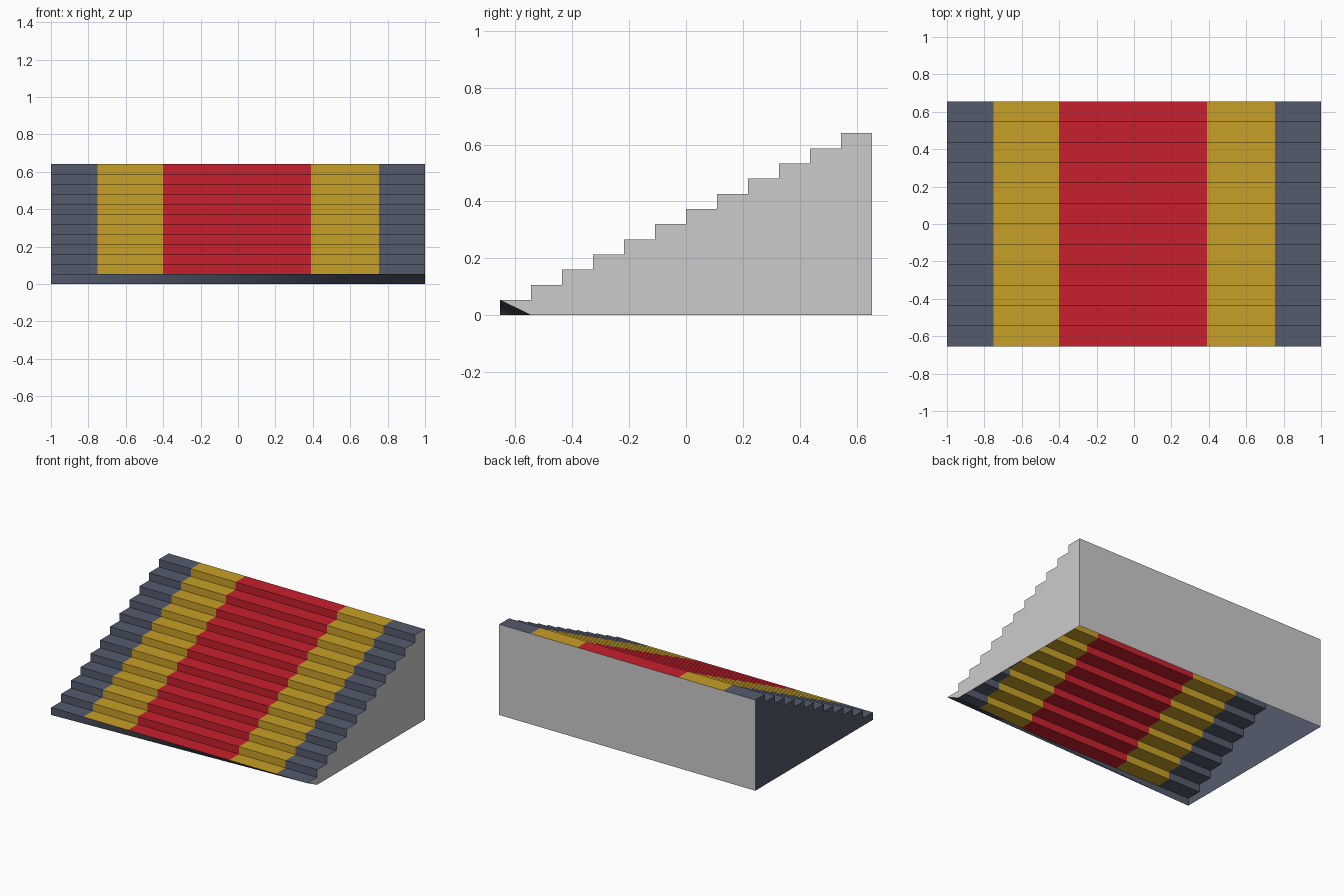
import bpy

if "Cube" in bpy.data.objects:
    bpy.data.objects.remove(bpy.data.objects["Cube"])

STEPS = 12
HALF_X, HALF_Y, HEIGHT = 1.0, 0.655, 0.64
RUN = 2 * HALF_Y / STEPS
RISE = HEIGHT / STEPS


def material(name, rgb):
    m = bpy.data.materials.new(name)
    m.diffuse_color = (*rgb, 1)
    m.use_nodes = True
    m.node_tree.nodes["Principled BSDF"].inputs["Base Color"].default_value = m.diffuse_color
    return m


def mesh_object(name, verts, faces, mat=None):
    me = bpy.data.meshes.new(name)
    me.from_pydata(verts, [], faces)
    me.update()
    ob = bpy.data.objects.new(name, me)
    bpy.context.collection.objects.link(ob)
    if mat:
        me.materials.append(mat)
    return ob


slate = material("slate", (0.09, 0.105, 0.155))
gold = material("gold", (0.57, 0.35, 0.02))
red = material("red", (0.57, 0.0144, 0.026))

# stepped profile (y, z), from the front lip up to the top back edge
profile = []
for i in range(STEPS):
    y, z = -HALF_Y + i * RUN, (i + 1) * RISE
    profile += [(y, z), (y + RUN, z)]


# treads and risers, one coloured strip per band
def strip(name, x0, x1, mat):
    verts = [(x, y, z) for y, z in profile for x in (x0, x1)]
    faces = [(2 * i, 2 * i + 1, 2 * i + 3, 2 * i + 2)
             for i in range(len(profile) - 1)]
    mesh_object(name, verts, faces, mat)


strip("left_edge_steps", -1.0, -0.75, slate)
strip("left_border_steps", -0.75, -0.4, gold)
strip("carpet_steps", -0.4, 0.39, red)
strip("right_border_steps", 0.39, 0.755, gold)
strip("right_edge_steps", 0.755, 1.0, slate)


# side walls; the right one has its lower front corner cut off
def side_wall(name, x, outline, mat=None):
    n = len(outline)
    order = range(n) if x < 0 else range(n - 1, -1, -1)
    mesh_object(name, [(x, y, z) for y, z in outline], [tuple(order)], mat)


side_wall("left_wall", -HALF_X, [(-HALF_Y, 0)] + profile + [(HALF_Y, 0)], slate)
side_wall("right_wall", HALF_X, [(-HALF_Y + RUN, 0)] + profile + [(HALF_Y, 0)])

# back wall
mesh_object("back_wall",
            [(HALF_X, HALF_Y, 0), (-HALF_X, HALF_Y, 0),
             (-HALF_X, HALF_Y, HEIGHT), (HALF_X, HALF_Y, HEIGHT)],
            [(0, 1, 2, 3)])

# lowest riser, twisted back at its lower right corner
kick = mesh_object("bottom_riser",
                   [(-HALF_X, -HALF_Y, 0), (HALF_X, -HALF_Y + RUN, 0),
                    (HALF_X, -HALF_Y, RISE), (-HALF_X, -HALF_Y, RISE)],
                   [(0, 1, 2), (0, 2, 3)], slate)
for p in kick.data.polygons:
    p.use_smooth = True
